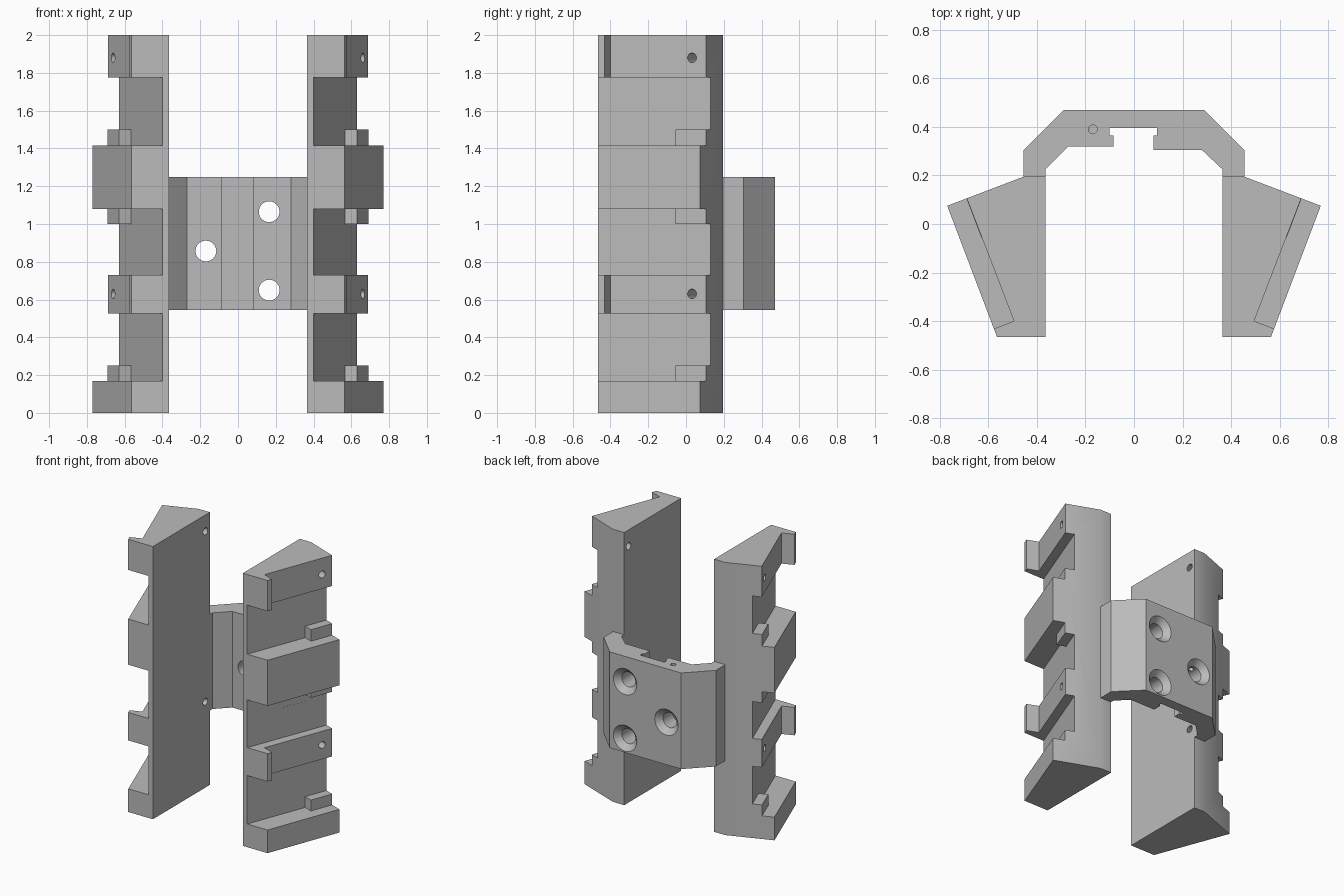
import bpy, bmesh, math
from mathutils import Vector

if "Cube" in bpy.data.objects:
    bpy.data.objects.remove(bpy.data.objects["Cube"], do_unlink=True)

GREY = (0.50, 0.50, 0.50, 1)
mat = bpy.data.materials.new("plain grey")
mat.use_nodes = True
mat.diffuse_color = GREY
mat.node_tree.nodes["Principled BSDF"].inputs["Base Color"].default_value = GREY


def prism(name, profile, z0, z1, side=1):
    """Extrude a plan outline from z0 to z1; side -1 mirrors it."""
    bm = bmesh.new()
    face = bm.faces.new([bm.verts.new((side * x, y, z0)) for x, y in profile])
    new = bmesh.ops.extrude_face_region(bm, geom=[face])["geom"]
    bmesh.ops.translate(bm, vec=(0, 0, z1 - z0),
                        verts=[v for v in new if isinstance(v, bmesh.types.BMVert)])
    bmesh.ops.recalc_face_normals(bm, faces=bm.faces)
    return add(name, bm)


def rod(name, start, end, r0, r1, sides=32):
    """Cylinder or cone between two points."""
    start, end = Vector(start), Vector(end)
    axis = end - start
    bm = bmesh.new()
    bmesh.ops.create_cone(bm, cap_ends=True, segments=sides,
                          radius1=r0, radius2=r1, depth=axis.length)
    bm.transform(axis.to_track_quat("Z", "Y").to_matrix().to_4x4())
    bmesh.ops.translate(bm, vec=(start + end) / 2, verts=bm.verts)
    return add(name, bm)


def add(name, bm):
    mesh = bpy.data.meshes.new(name)
    bm.to_mesh(mesh)
    bm.free()
    mesh.materials.append(mat)
    obj = bpy.data.objects.new(name, mesh)
    bpy.context.collection.objects.link(obj)
    return obj


def activate(obj):
    bpy.ops.object.select_all(action="DESELECT")
    obj.select_set(True)
    bpy.context.view_layer.objects.active = obj


def cut(obj, cutter):
    mod = obj.modifiers.new("cut", "BOOLEAN")
    mod.operation, mod.solver, mod.object = "DIFFERENCE", "EXACT", cutter
    activate(obj)
    bpy.ops.object.modifier_apply(modifier=mod.name)
    bpy.data.objects.remove(cutter, do_unlink=True)


def smooth(obj):
    activate(obj)
    bpy.ops.object.shade_smooth_by_angle(angle=math.radians(30))


# Plan outlines of an arm and of what is cut from its slanted outer face
ARM = [(.365, -.465), (.565, -.465), (.77, .075), (.455, .195), (.365, .195)]
RECESS = [(.362, -.565), (.9, -.565), (.9, .3), (.695, .3)]
TAB = [(.362, -.565), (.9, -.565), (.9, .3), (.764, .3), (.63, -.055), (.567, -.031)]
SHELF = [(.495, -.4), (.683, -.472), (.9, .3), (.764, .3)]

CUTS = [(RECESS, .25, .525), (RECESS, .73, 1.0), (RECESS, 1.5, 1.775),
        (TAB, .17, .3), (TAB, .95, 1.08), (TAB, 1.415, 1.55),
        (SHELF, .5, .75), (SHELF, 1.75, 2.1)]

for side, name in ((1, "left_arm"), (-1, "right_arm")):
    arm = prism(name, ARM, 0, 2, side)
    for outline, z0, z1 in CUTS:
        cut(arm, prism("cutter", outline, z0, z1, side))
    # Pin holes square to the outer face
    for z in (.63, 1.88):
        cut(arm, rod("cutter", (side * .8, -.021, z), (side * .3, .169, z), .025, .025))
    smooth(arm)

# Rear bridge with a slotted inner face
BRIDGE = [(-.455, .195), (-.455, .305), (-.29, .47), (.29, .47), (.455, .305), (.455, .195),
          (.365, .195), (.365, .225), (.28, .305), (.08, .305), (.08, .365), (.095, .365),
          (.095, .395), (-.1, .395), (-.1, .365), (-.085, .365), (-.085, .32),
          (-.27, .32), (-.365, .225), (-.365, .195)]
bridge = prism("rear_bridge", BRIDGE, .545, 1.25)

# Countersunk screw holes
for x, z in ((.165, 1.065), (-.17, .857), (.165, .65)):
    cut(bridge, rod("cutter", (x, .2, z), (x, .6, z), .055, .055))
    cut(bridge, rod("cutter", (x, .42, z), (x, .48, z), .045, .105))

# Narrow channel from the top edge down to the single screw hole
cut(bridge, rod("cutter", (-.17, .39, .86), (-.17, .39, 1.35), .018, .018, 16))
smooth(bridge)
